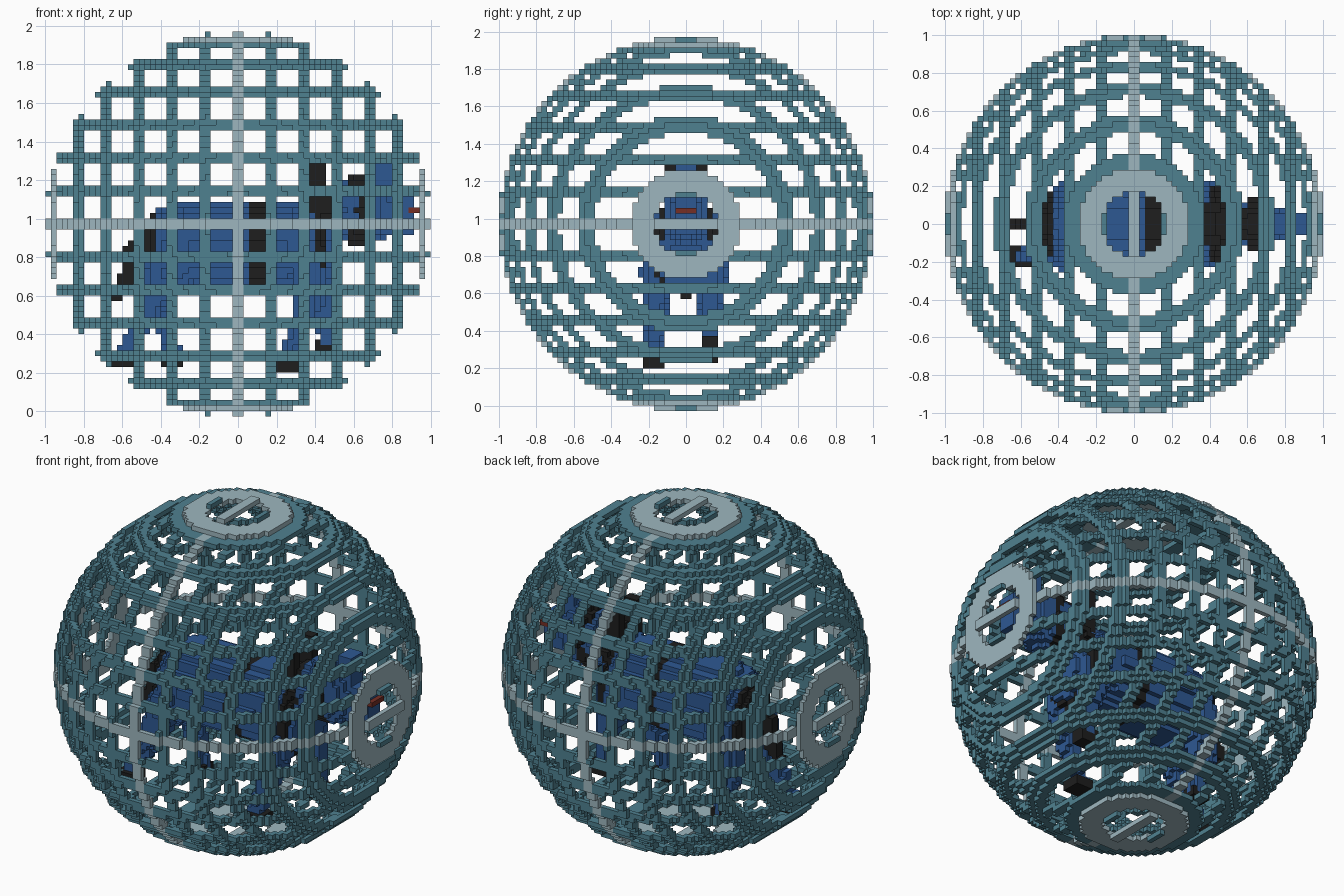
import bpy, bmesh, math
from mathutils import Vector
from itertools import product

if "Cube" in bpy.data.objects:
    bpy.data.objects.remove(bpy.data.objects["Cube"], do_unlink=True)

V = 1 / 35            # voxel size
R = 35                # sphere radius in voxels
MID = 34              # sphere centre height in voxels


def material(name, rgb):
    m = bpy.data.materials.new(name)
    m.use_nodes = True
    m.diffuse_color = (*rgb, 1)
    bsdf = m.node_tree.nodes["Principled BSDF"]
    bsdf.inputs["Base Color"].default_value = (*rgb, 1)
    bsdf.inputs["Roughness"].default_value = 0.8
    return m


TEAL = material("teal", (0.078, 0.218, 0.28))
PALE = material("pale grey blue", (0.34, 0.47, 0.52))
BLUE = material("blue", (0.027, 0.098, 0.29))
BLACK = material("black", (0.013, 0.013, 0.013))
RED = material("dark red", (0.18, 0.028, 0.018))

SIDES = []
for axis, sign in product(range(3), (1, -1)):
    a, b = (axis + 1) % 3, (axis + 2) % 3
    corners = []
    for s, t in ((0, 0), (1, 0), (1, 1), (0, 1)):
        c = [0, 0, 0]
        c[axis], c[a], c[b] = (sign > 0), s, t
        corners.append(tuple(int(i) for i in c))
    step = [0, 0, 0]
    step[axis] = sign
    SIDES.append((tuple(step), corners if sign > 0 else corners[::-1]))


def add(p, q):
    return tuple(i + j for i, j in zip(p, q))


def voxel_object(name, cells, mats, pick=lambda c: 0, solid=None):
    """Skin of a set of voxels, dropping faces between neighbours in solid."""
    solid = solid or cells
    bm = bmesh.new()
    verts = {}
    for c in sorted(cells):
        for step, corners in SIDES:
            if add(c, step) in solid:
                continue
            quad = []
            for k in corners:
                p = add(c, k)
                if p not in verts:
                    verts[p] = bm.verts.new((p[0] * V, p[1] * V, (p[2] + MID) * V))
                quad.append(verts[p])
            bm.faces.new(quad).material_index = pick(c)
    me = bpy.data.meshes.new(name)
    bm.to_mesh(me)
    bm.free()
    for m in mats:
        me.materials.append(m)
    ob = bpy.data.objects.new(name, me)
    bpy.context.collection.objects.link(ob)
    return ob


# Spherical lattice: bands cut from a thin shell, across x and across z
def layers(spans):
    return {i for a, b in spans for i in range(a, b)}


BANDS = [(0, 1), (5, 7), (11, 13), (17, 19), (23, 25), (28, 30)]
X_BANDS = layers(BANDS + [(33, 34)])
Z_BANDS = layers(BANDS + [(32, 34)])


def ring_index(i):
    return i if i >= 0 else -i - 1


shell, pale = set(), set()
for c in product(range(-R, R), repeat=3):
    d = sum((i + 0.5) ** 2 for i in c)
    if not (R - 1) ** 2 <= d <= R ** 2:
        continue
    x, z = ring_index(c[0]), ring_index(c[2])
    if x in X_BANDS or z in Z_BANDS:
        shell.add(c)
        if x in (0, 33) or z in (0, 33):
            pale.add(c)
voxel_object("lattice_bands", shell - pale, [TEAL], solid=shell)
voxel_object("middle_bands_and_caps", pale, [PALE], solid=shell)


# Animal inside: parts sampled onto the same voxel grid, given in units
def sample(lo, hi, inside):
    rng = [range(math.floor(a / V) - 1, math.ceil(b / V) + 1)
           for a, b in zip((lo[0], lo[1], lo[2] - MID * V), (hi[0], hi[1], hi[2] - MID * V))]
    return {c for c in product(*rng)
            if inside(Vector(((c[0] + .5) * V, (c[1] + .5) * V, (c[2] + .5 + MID) * V)))}


def box(lo, hi):
    return sample(lo, hi, lambda p: all(a <= q <= b for a, q, b in zip(lo, p, hi)))


def ellipsoid(centre, r):
    lo = [c - s for c, s in zip(centre, r)]
    hi = [c + s for c, s in zip(centre, r)]
    return sample(lo, hi, lambda p: sum(((q - c) / s) ** 2 for q, c, s in zip(p, centre, r)) <= 1)


def limb(path):
    """Tapered rod through (x, y, z, radius) points."""
    cells = set()
    for p, q in zip(path, path[1:]):
        a, d = Vector(p[:3]), Vector(q[:3]) - Vector(p[:3])
        big = max(p[3], q[3])

        def inside(v):
            t = min(1, max(0, (v - a).dot(d) / d.length_squared))
            return (v - a - d * t).length <= p[3] + (q[3] - p[3]) * t
        cells |= sample([min(i, j) - big for i, j in zip(p[:3], q[:3])],
                        [max(i, j) + big for i, j in zip(p[:3], q[:3])], inside)
    return cells


def striped(*spans):
    return lambda c: int(any(a <= (c[0] + 0.5) * V <= b for a, b in spans))


# Torso with black bands
def in_torso(p):
    e = max(0, abs(p.x) - 0.24) / 0.25
    return e < 1 and (p.y / 0.215) ** 2 + ((p.z - 0.86) / 0.235) ** 2 <= 1 - e ** 2 * 0.75


torso = sample((-0.49, -0.22, 0.6), (0.49, 0.22, 1.12), in_torso)
torso |= ellipsoid((-0.33, 0, 0.79), (0.17, 0.22, 0.2))
torso |= ellipsoid((0.38, 0, 0.79), (0.14, 0.22, 0.2))
voxel_object("torso", torso, [BLUE, BLACK],
             striped((0.057, 0.143), (0.4, 0.46), (-0.6, -0.44)))

# Neck and head with black bands
neck = limb([(0.4, 0, 0.98, 0.13), (0.56, 0, 1.05, 0.13)])
voxel_object("neck", neck, [BLUE, BLACK], striped((0.37, 0.486)))
head = ellipsoid((0.64, 0, 1.04), (0.18, 0.13, 0.19))
voxel_object("head", head, [BLUE, BLACK], striped((0.57, 0.65)))
voxel_object("brow", box((0.71, -0.06, 1.1), (0.8, 0.06, 1.29)), [BLUE])
voxel_object("snout", box((0.74, -0.06, 0.91), (0.92, 0.06, 1.11))
             - box((0.88, -0.06, 1.02), (0.95, 0.06, 1.06)), [BLUE])
voxel_object("mouth", box((0.86, -0.06, 1.02), (0.93, 0.06, 1.06)), [RED])
for side, s in (("left", 1), ("right", -1)):
    lo, hi = sorted((0.05 * s, 0.115 * s))
    voxel_object(side + "_ear", box((0.37, lo, 1.06), (0.455, hi, 1.29)), [BLACK])

# Legs in mid stride, with black feet
LEGS = {
    "right_hind": [(-0.38, -0.15, 0.72, 0.1), (-0.47, -0.16, 0.5, 0.06), (-0.6, -0.17, 0.29, 0.04)],
    "left_hind": [(-0.36, 0.13, 0.72, 0.1), (-0.39, 0.13, 0.5, 0.06), (-0.33, 0.13, 0.29, 0.04)],
    "right_front": [(0.38, -0.15, 0.72, 0.09), (0.35, -0.17, 0.5, 0.06), (0.25, -0.17, 0.27, 0.04)],
    "left_front": [(0.4, 0.13, 0.72, 0.09), (0.45, 0.13, 0.5, 0.05), (0.46, 0.13, 0.36, 0.04)],
}
for name, path in LEGS.items():
    x, y, z, r = path[-1]
    voxel_object(name + "_leg", limb(path), [BLUE])
    voxel_object(name + "_foot", box((x - 0.06, y - 0.045, z - 0.06), (x + 0.055, y + 0.045, z)), [BLACK])

# Tail
tail = limb([(-0.46, 0, 0.93, 0.04), (-0.55, 0, 0.84, 0.04),
             (-0.58, 0, 0.7, 0.04), (-0.63, 0, 0.6, 0.03)])
voxel_object("tail", tail, [BLACK])
